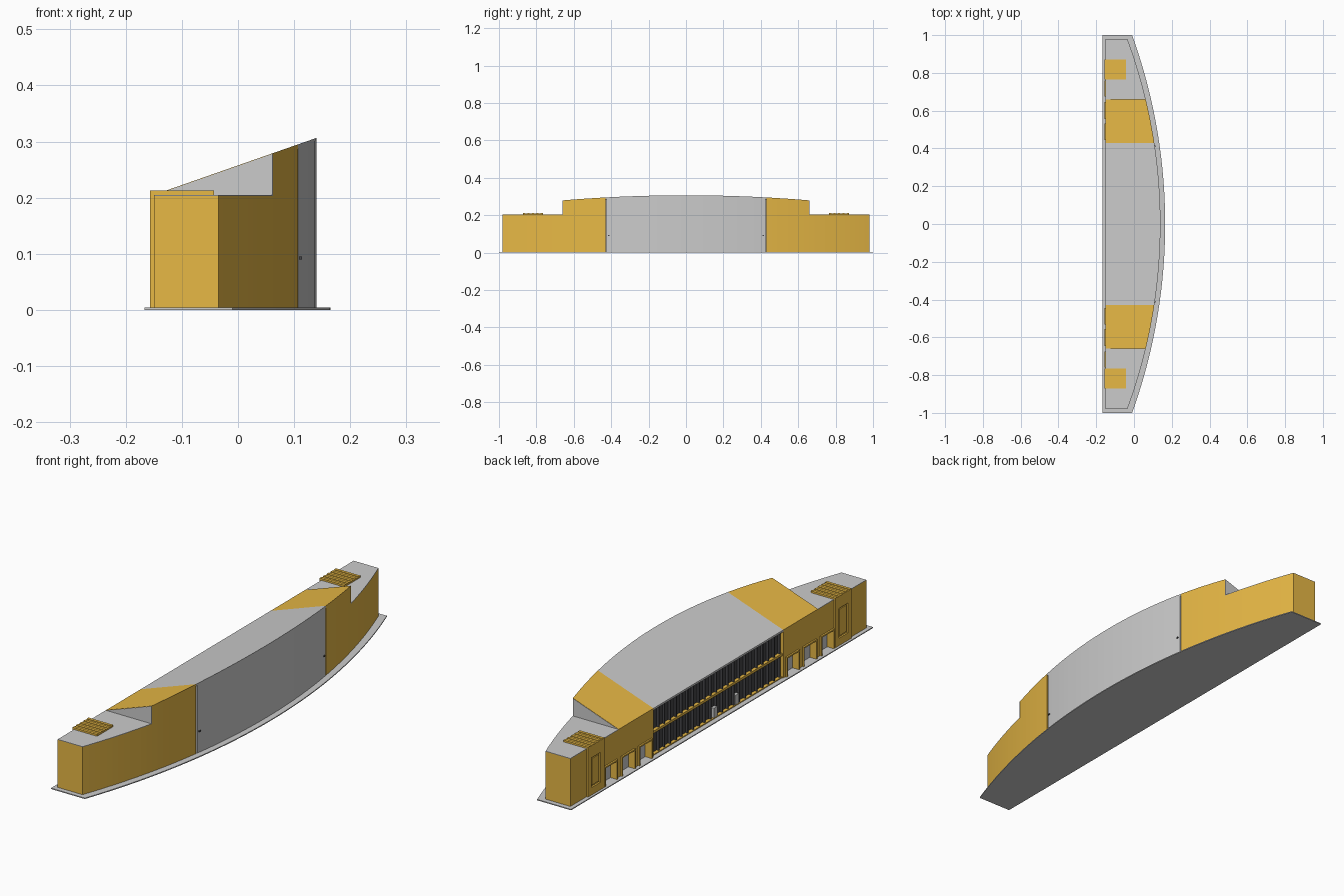
import bpy, bmesh, math

if "Cube" in bpy.data.objects:
    bpy.data.objects.remove(bpy.data.objects["Cube"])

BACK = -0.15            # x of the straight facade
SPLIT, STEP, END = 0.43, 0.66, 0.98


def material(name, rgb):
    m = bpy.data.materials.new(name)
    m.diffuse_color = (*rgb, 1)
    m.use_nodes = True
    m.node_tree.nodes["Principled BSDF"].inputs["Base Color"].default_value = m.diffuse_color
    return m


ORANGE = material("orange_cladding", (0.8, 0.48, 0.06))
DARK = material("dark_glazing", (0.06, 0.06, 0.065))


def arc(y, apex=0.14, radius=2.83):
    return apex - radius + math.sqrt(radius * radius - y * y)


def slope(x):
    return 0.205 + 0.35 * (x - BACK)


def finish(name, bm, mat=None, mirror=False, cutter=None):
    bmesh.ops.recalc_face_normals(bm, faces=bm.faces)
    me = bpy.data.meshes.new(name)
    bm.to_mesh(me)
    bm.free()
    ob = bpy.data.objects.new(name, me)
    bpy.context.collection.objects.link(ob)
    if mat:
        me.materials.append(mat)
    if cutter:
        b = ob.modifiers.new("openings", 'BOOLEAN')
        b.object, b.operation, b.solver = cutter, 'DIFFERENCE', 'EXACT'
    if mirror:
        m = ob.modifiers.new("mirror", 'MIRROR')
        m.use_axis = (False, True, False)
        m.use_clip = False
        m.use_mirror_merge = False
    return ob


def bowed(name, y0, y1, x0, bottom, top, n=12, mat=None, mirror=False,
          cutter=None, curve=arc):
    """Block with a straight back at x0 and a curved front; bottom/top are functions of x."""
    bm = bmesh.new()
    rows = []
    for i in range(n + 1):
        y = y0 + (y1 - y0) * i / n
        x1 = curve(y)
        rows.append([bm.verts.new(p) for p in (
            (x0, y, bottom(x0)), (x1, y, bottom(x1)),
            (x1, y, top(x1)), (x0, y, top(x0)))])
    for a, b in zip(rows, rows[1:]):
        for k in range(4):
            j = (k + 1) % 4
            bm.faces.new((a[k], a[j], b[j], b[k]))
    bm.faces.new(rows[0])
    bm.faces.new(rows[-1])
    return finish(name, bm, mat, mirror, cutter)


def boxes(name, items, mat=None, mirror=False):
    """One object made of boxes given as (x0, x1, y0, y1, z0, z1)."""
    bm = bmesh.new()
    for x0, x1, y0, y1, z0, z1 in items:
        vs = bmesh.ops.create_cube(bm, size=1)["verts"]
        for v in vs:
            v.co = (x1 if v.co.x > 0 else x0, y1 if v.co.y > 0 else y0,
                    z1 if v.co.z > 0 else z0)
    return finish(name, bm, mat, mirror)


def level(z):
    return lambda x: z


# ground plate
bowed("base_plate", -1, 1, -0.167, level(0), level(0.004), 48,
      curve=lambda y: arc(y, 0.165, 2.945))

# central hall, with a roof that runs forward over the glazing
bowed("hall_body", -0.424, 0.424, -0.125, level(0.003), lambda x: slope(x) - 0.004, 28)
bowed("hall_roof", -0.43, 0.43, BACK, lambda x: slope(x) - 0.008, slope, 28)
bowed("shadow_joint", 0.422, 0.432, -0.12, level(0.003), lambda x: slope(x) - 0.004, 1,
      DARK, True, curve=lambda y: arc(y) - 0.006)

# glazed facade
boxes("glazing", [(-0.132, -0.124, -0.43, 0.43, 0.003, 0.202)], DARK)
N = 22
boxes("mullions", [(-0.143, -0.13, y - 0.002, y + 0.002, 0.003, 0.202)
                   for y in (-0.42 + 0.84 * i / N for i in range(N + 1))], DARK)
boxes("facade_rails", [(-0.146, -0.13, -0.43, 0.43, z, z + h)
                       for z, h in ((0.004, 0.004), (0.096, 0.010))], ORANGE)
boxes("hall_doors", [(-0.145, -0.13, y - 0.013, y + 0.013, 0.004, 0.048)
                     for y in (0.01, -0.13)])

# loading bays cut into the orange blocks
BAYS = [(0.45, 0.525), (0.562, 0.64), (0.68, 0.755)]


def bay_cutter(name, bays):
    ob = boxes(name, [(-0.2, -0.12, a, b, -0.02, 0.08) for a, b in bays])
    ob.hide_render = True
    ob.hide_viewport = True
    return ob


bowed("tall_block", SPLIT, STEP, BACK, level(0.003), slope, 8, ORANGE, True,
      bay_cutter("tall_bay_cutter", BAYS[:2]))
bowed("low_wing", STEP, END, BACK, level(0.003), level(0.203), 12, ORANGE, True,
      bay_cutter("wing_bay_cutter", BAYS[2:]))
boxes("bay_doors", [(-0.126, -0.119, a, b, 0.003, 0.08) for a, b in BAYS], None, True)
boxes("bay_frames",
      [(-0.157, -0.145, y, y + 0.006, 0.003, 0.084) for a, b in BAYS for y in (a - 0.006, b)]
      + [(-0.157, -0.145, a - 0.006, b + 0.006, 0.08, 0.086) for a, b in BAYS], ORANGE, True)

# wing roof and the grey cheek above it
bowed("wing_roof", STEP, END, BACK, level(0.202), level(0.205), 12, None, True)
bowed("roof_step_cheek", STEP - 0.002, STEP + 0.001, BACK, level(0.203), lambda x: slope(x) - 0.001,
      1, None, True)

# entrance portals: side posts, lintel, recessed door, ribbed cap
boxes("portal", [
    (-0.157, -0.14, 0.765, 0.79, 0.003, 0.207),
    (-0.157, -0.14, 0.85, 0.872, 0.003, 0.207),
    (-0.157, -0.14, 0.79, 0.85, 0.16, 0.207),
    (-0.157, -0.14, 0.79, 0.85, 0.003, 0.035),
    (-0.154, -0.14, 0.797, 0.843, 0.042, 0.153),
    (-0.157, -0.043, 0.765, 0.872, 0.203, 0.210)], ORANGE, True)
boxes("cap_ribs", [(-0.157, -0.043, y, y + 0.012, 0.209, 0.2125)
                   for y in (0.765, 0.788, 0.812, 0.836, 0.860)], ORANGE, True)

# small handles on the curved wall
boxes("wall_handle", [(0.105, 0.114, 0.408, 0.416, 0.09, 0.095)], DARK, True)
